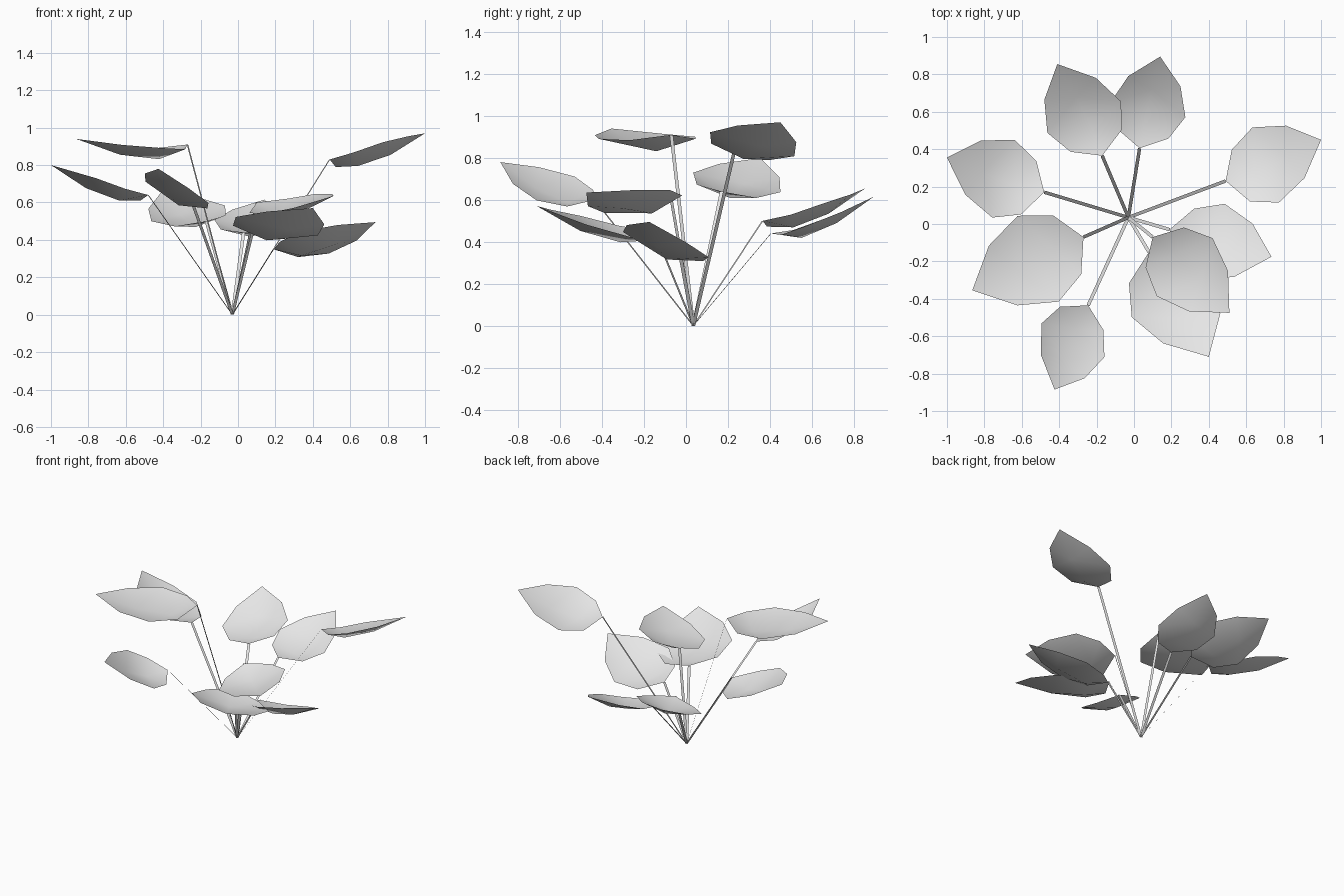
import bpy
import bmesh
from math import cos, sin
from mathutils import Vector

old = bpy.data.objects.get("Cube")
if old:
    bpy.data.objects.remove(old, do_unlink=True)

grey = bpy.data.materials.new("plain grey")
grey.use_nodes = True
GREY = (0.8, 0.8, 0.8, 1)
grey.diffuse_color = GREY
grey.node_tree.nodes["Principled BSDF"].inputs["Base Color"].default_value = GREY

UP = Vector((0, 0, 1))
ROOT = Vector((-0.03, 0.035, 0))
STEM_WIDTH = 0.018

# Unit leaf: half outline as (along, across, lift), and the two low points of the bowl
EDGE = [(0.145, 0.265, -0.04), (0.405, 0.385, -0.04), (0.72, 0.268, -0.03)]
RIB = [(0.25, 0, -0.13), (0.6, 0, -0.11)]


def finish(bm, name, smooth):
    mesh = bpy.data.meshes.new(name)
    bm.to_mesh(mesh)
    bm.free()
    mesh.materials.append(grey)
    for poly in mesh.polygons:
        poly.use_smooth = smooth
    obj = bpy.data.objects.new(name, mesh)
    bpy.context.scene.collection.objects.link(obj)


def make_leaf(name, base, tip, roll):
    """Cupped leaf from base to tip, rolled about its own axis."""
    axis = tip - base
    size = axis.length
    u = axis.normalized()
    level = UP.cross(u).normalized()
    v = level * cos(roll) + u.cross(level) * sin(roll)
    n = u.cross(v)
    bm = bmesh.new()

    def put(a, b, c):
        return bm.verts.new(base + (u * a + v * b + n * c) * size)

    start, end = put(0, 0, 0), put(1, 0, 0)
    r1, r2 = [put(*p) for p in RIB]
    for side in (1, -1):
        s1, s2, s3 = [put(a, b * side, c) for a, b, c in EDGE]
        for tri in ((start, r1, s1), (s1, r1, s2), (s2, r1, r2),
                    (s2, r2, s3), (s3, r2, end)):
            bm.faces.new(tri if side > 0 else tri[::-1])
    finish(bm, name, True)


def make_stem(name, top):
    """Flat ribbon from the root to the leaf base."""
    half = UP.cross(top - ROOT).normalized() * STEM_WIDTH / 2
    bm = bmesh.new()
    corners = (ROOT - half, top - half, top + half, ROOT + half)
    bm.faces.new([bm.verts.new(p) for p in corners])
    finish(bm, name, False)


# Each leaf: place, base, tip, roll
LEAVES = [
    ("back_right", (-0.17, 0.365, 0.50), (-0.41, 0.855, 0.655), -0.2),
    ("back_left", (0.03, 0.405, 0.44), (0.14, 0.895, 0.615), 0.08),
    ("left_high", (0.49, 0.23, 0.83), (1.0, 0.45, 0.97), -0.27),
    ("left_low", (0.19, -0.03, 0.35), (0.735, -0.175, 0.495), -0.28),
    ("front_left_high", (0.10, -0.07, 0.60), (0.51, -0.475, 0.635), 0.25),
    ("front_left_low", (0.08, -0.15, 0.45), (0.40, -0.71, 0.57), -0.2),
    ("front_right", (-0.245, -0.435, 0.60), (-0.425, -0.885, 0.78), -0.31),
    ("right_high", (-0.27, -0.07, 0.91), (-0.865, -0.355, 0.94), -0.02),
    ("right_back", (-0.48, 0.17, 0.64), (-1.0, 0.355, 0.80), 0.22),
]
for place, base, tip, roll in LEAVES:
    make_leaf("leaf_" + place, Vector(base), Vector(tip), roll)
    make_stem("stem_" + place, Vector(base))
